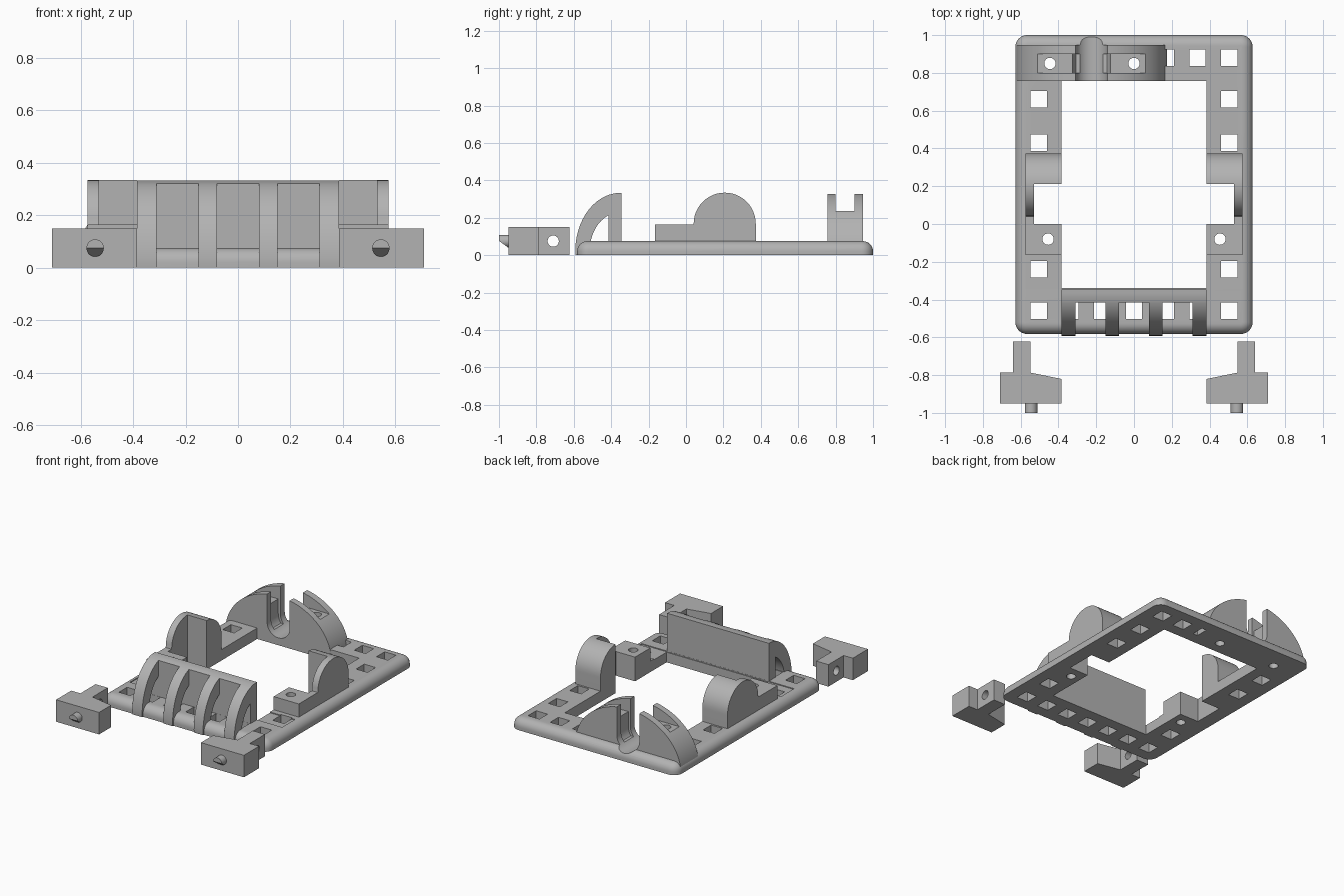
import bpy, bmesh, math
from mathutils import Matrix, Vector

if "Cube" in bpy.data.objects:
    bpy.data.objects.remove(bpy.data.objects["Cube"])

grey = bpy.data.materials.new("light grey plastic")
grey.diffuse_color = (0.45, 0.45, 0.45, 1)
grey.use_nodes = True
grey.node_tree.nodes["Principled BSDF"].inputs["Base Color"].default_value = grey.diffuse_color


def finish(bm, name):
    bmesh.ops.recalc_face_normals(bm, faces=bm.faces)
    me = bpy.data.meshes.new(name)
    bm.to_mesh(me)
    bm.free()
    me.materials.append(grey)
    ob = bpy.data.objects.new(name, me)
    bpy.context.collection.objects.link(ob)
    return ob


def extrude(name, pts, axis, lo, hi):
    """Extrude a 2D profile: axis x takes (y,z), y takes (x,z), z takes (x,y)."""
    bm = bmesh.new()
    i = "xyz".index(axis)

    def at(p, d):
        c = list(p)
        c.insert(i, d)
        return c
    f = bm.faces.new([bm.verts.new(at(p, lo)) for p in pts])
    g = bmesh.ops.extrude_face_region(bm, geom=[f])
    move = Vector((0, 0, 0))
    move[i] = hi - lo
    bmesh.ops.translate(bm, vec=move, verts=[v for v in g["geom"] if isinstance(v, bmesh.types.BMVert)])
    return finish(bm, name)


def box(name, x0, x1, y0, y1, z0, z1):
    return extrude(name, [(x0, y0), (x1, y0), (x1, y1), (x0, y1)], "z", z0, z1)


def arc(cx, cy, a, b, start, end, n=24):
    return [(cx + a * math.cos(math.radians(start + (end - start) * i / n)),
             cy + b * math.sin(math.radians(start + (end - start) * i / n))) for i in range(n + 1)]


def rod(name, u, v, r, axis, lo, hi):
    return extrude(name, arc(u, v, r, r, 0, 360, 32)[:-1], axis, lo, hi)


def cut(ob, cutters):
    for c in cutters:
        m = ob.modifiers.new("cut", 'BOOLEAN')
        m.operation, m.solver, m.object = 'DIFFERENCE', 'EXACT', c
    dg = bpy.context.evaluated_depsgraph_get()
    me = bpy.data.meshes.new_from_object(ob.evaluated_get(dg))
    ob.modifiers.clear()
    ob.data = me
    for c in cutters:
        bpy.data.objects.remove(c)


def mirrored(ob, name):
    bm = bmesh.new()
    bm.from_mesh(ob.data)
    bmesh.ops.scale(bm, vec=(-1, 1, 1), verts=bm.verts)
    return finish(bm, name)


BX, BZ = -0.225, 0.135          # bracket bore centre


def bore(r, y0, y1):
    return extrude("bore", [(BX + r, 0.6), (BX - r, 0.6)] + arc(BX, BZ, r, r, 180, 360), "y", y0, y1)


def screw_holes():
    return [rod("hole", x, 0.85, 0.03, "z", -0.1, 0.6) for x in (-0.445, 0.0)]


# base frame: rounded corners and rounded top rim
bm = bmesh.new()
bmesh.ops.create_cube(bm, size=1, matrix=Matrix.Translation((0, 0.209, 0.0375)) @ Matrix.Diagonal((1.256, 1.582, 0.075, 1)))
bmesh.ops.bevel(bm, geom=[e for e in bm.edges if abs(e.verts[0].co.z - e.verts[1].co.z) > 0.01],
                offset=0.062, segments=8, profile=0.5, affect='EDGES')
bmesh.ops.bevel(bm, geom=[e for e in bm.edges if all(v.co.z > 0.07 for v in e.verts)],
                offset=0.055, segments=8, profile=0.5, affect='EDGES')
frame = finish(bm, "base_frame")
cutters = [box("opening", -0.385, 0.385, -0.34, 0.758, -0.1, 0.3),
           box("notch", -0.53, 0.53, 0.0, 0.212, -0.1, 0.3),
           box("recess", -0.575, 0.575, -0.345, -0.205, 0.069, 0.3)]
# square holes along the front, the sides and the back right
step = 0.168
spots = [(i * step, -0.46) for i in range(-3, 4)] + [(i * step, 0.88) for i in (1, 2, 3)]
spots += [(s * 3 * step, y) for s in (-1, 1) for y in (-0.24, 0.43, 0.66)]
cutters += [box("hole", x - 0.043, x + 0.043, y - 0.044, y + 0.044, -0.1, 0.3) for x, y in spots]
cutters += [rod("hole", s * 0.455, -0.08, 0.03, "z", -0.1, 0.3) for s in (-1, 1)]
cutters += screw_holes() + [bore(0.085, 0.7, 1.1)]
cut(frame, cutters)

# front guard: back wall plus four curved ribs
CY, CZ = -0.35, 0.02


def guard_z(y):
    return CZ + 0.313 * math.sqrt(1 - ((y - CY) / 0.242) ** 2)


wall_top = [(y, guard_z(y)) for y in (-0.415, -0.4, -0.385, -0.37, -0.346)]
extrude("guard_wall", [(-0.346, 0)] + [(-0.415, 0)] + wall_top, "x", -0.385, 0.385)
outer = [(-0.415, guard_z(-0.415))] + arc(CY, CZ, 0.242, 0.313, 108, 180) + [(-0.59, 0)]
inner = [(-0.513, 0)] + arc(CY, CZ, 0.165, 0.21, 180, 115) + [(-0.415, 0.213)]
for i, (a, b) in enumerate([(-0.385, -0.31), (-0.15, -0.08), (0.08, 0.15), (0.31, 0.385)]):
    extrude(f"guard_rib_{i + 1}", outer + inner, "x", a, b)

# side mounts: low screw block, thin outer wall and round-topped post
mount = extrude("side_mount_right", [(-0.165, 0.03), (0.373, 0.03)] + arc(0.207, 0.168, 0.166, 0.166, 0, 180)
                + [(0.04, 0.165), (-0.165, 0.165)], "x", 0.385, 0.575)
cut(mount, [box("notch", 0.3, 0.53, 0.0, 0.212, -0.1, 0.5),
            rod("hole", 0.455, -0.08, 0.03, "z", -0.1, 0.5)])
mirrored(mount, "side_mount_left")

# rear arch bracket with open bore, wider groove and screw slot
bracket = extrude("rear_bracket", arc(BX, 0.0, 0.4, 0.335, 0, 180, 48), "y", 0.757, 0.947)
cut(bracket, [bore(0.085, 0.7, 1.1), bore(0.101, 0.8, 0.9),
              box("slot", -0.8, 0.4, 0.8, 0.9, 0.235, 0.6)] + screw_holes())

# separate latch feet with a cross hole and a wedge-cut pin
foot = extrude("latch_foot_right", [(0.385, -0.95), (0.71, -0.95), (0.71, -0.787), (0.64, -0.787), (0.64, -0.623),
                                    (0.548, -0.623), (0.548, -0.787), (0.385, -0.82)], "z", 0, 0.15)
cut(foot, [rod("hole", -0.71, 0.075, 0.03, "x", 0.3, 0.8)])
pin = rod("latch_pin_right", 0.545, 0.075, 0.033, "y", -1.0, -0.94)
cut(pin, [extrude("wedge", [(-1.01, 0.083), (-0.95, 0.04), (-0.95, 0.0), (-1.01, 0.0)], "x", 0.4, 0.7)])
mirrored(foot, "latch_foot_left")
mirrored(pin, "latch_pin_left")

# smooth curves, keep edges sharp
for ob in bpy.context.collection.objects:
    ob.data.shade_smooth()
    ob.data.set_sharp_from_angle(angle=math.radians(30))
